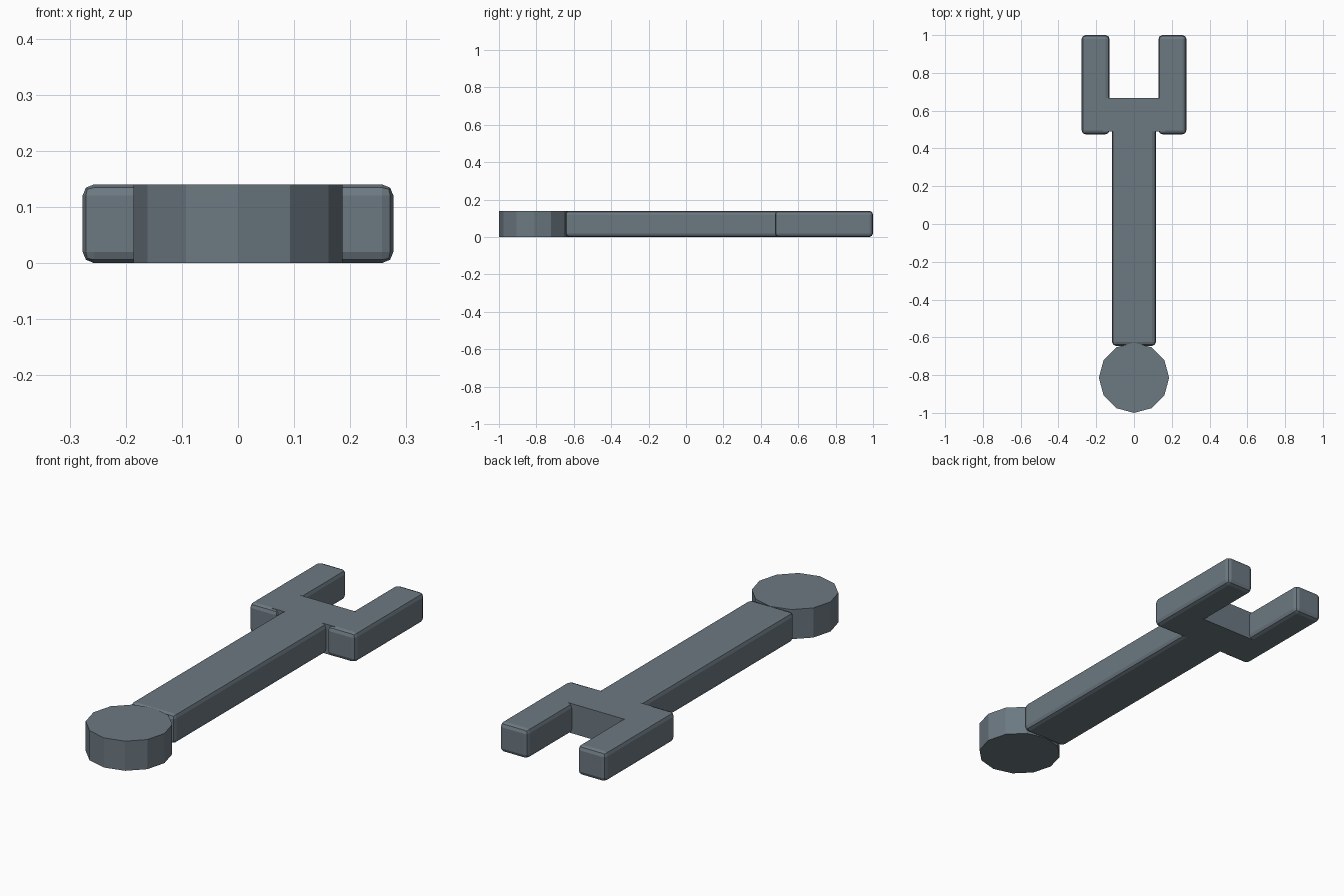
import bpy

cube = bpy.data.objects.get("Cube")
if cube:
    bpy.data.objects.remove(cube, do_unlink=True)

# One blue-grey metal for the whole tool
steel = bpy.data.materials.new("blue grey steel")
steel.use_nodes = True
colour = (0.15, 0.19, 0.22, 1)
steel.diffuse_color = colour
steel.node_tree.nodes["Principled BSDF"].inputs["Base Color"].default_value = colour

THICK = 0.14


def finish(name):
    obj = bpy.context.object
    obj.name = name
    obj.data.materials.append(steel)
    return obj


def box(name, x0, x1, y0, y1, bevel=0.0):
    """Full-thickness bar between the given x and y limits."""
    bpy.ops.mesh.primitive_cube_add(
        size=1, location=((x0 + x1) / 2, (y0 + y1) / 2, THICK / 2))
    obj = bpy.context.object
    obj.scale = (x1 - x0, y1 - y0, THICK)
    bpy.ops.object.transform_apply(location=False, rotation=False, scale=True)
    if bevel:
        mod = obj.modifiers.new("rounded edges", 'BEVEL')
        mod.width = bevel
        mod.segments = 2
    return finish(name)


# Round end of the handle, with a corner pointing to the front
bpy.ops.mesh.primitive_cylinder_add(
    vertices=12, radius=0.186, depth=THICK, location=(0, -0.814, THICK / 2))
finish("round_end")

# Long handle, running into the crossbar
box("handle", -0.116, 0.116, -0.645, 0.53, bevel=0.02)

# Sharp-edged crossbar joining the prongs
box("crossbar", -0.165, 0.165, 0.49, 0.667)

# Two prongs of the open jaw
box("left_prong", 0.13, 0.277, 0.475, 1.0, bevel=0.02)
box("right_prong", -0.277, -0.13, 0.475, 1.0, bevel=0.02)
